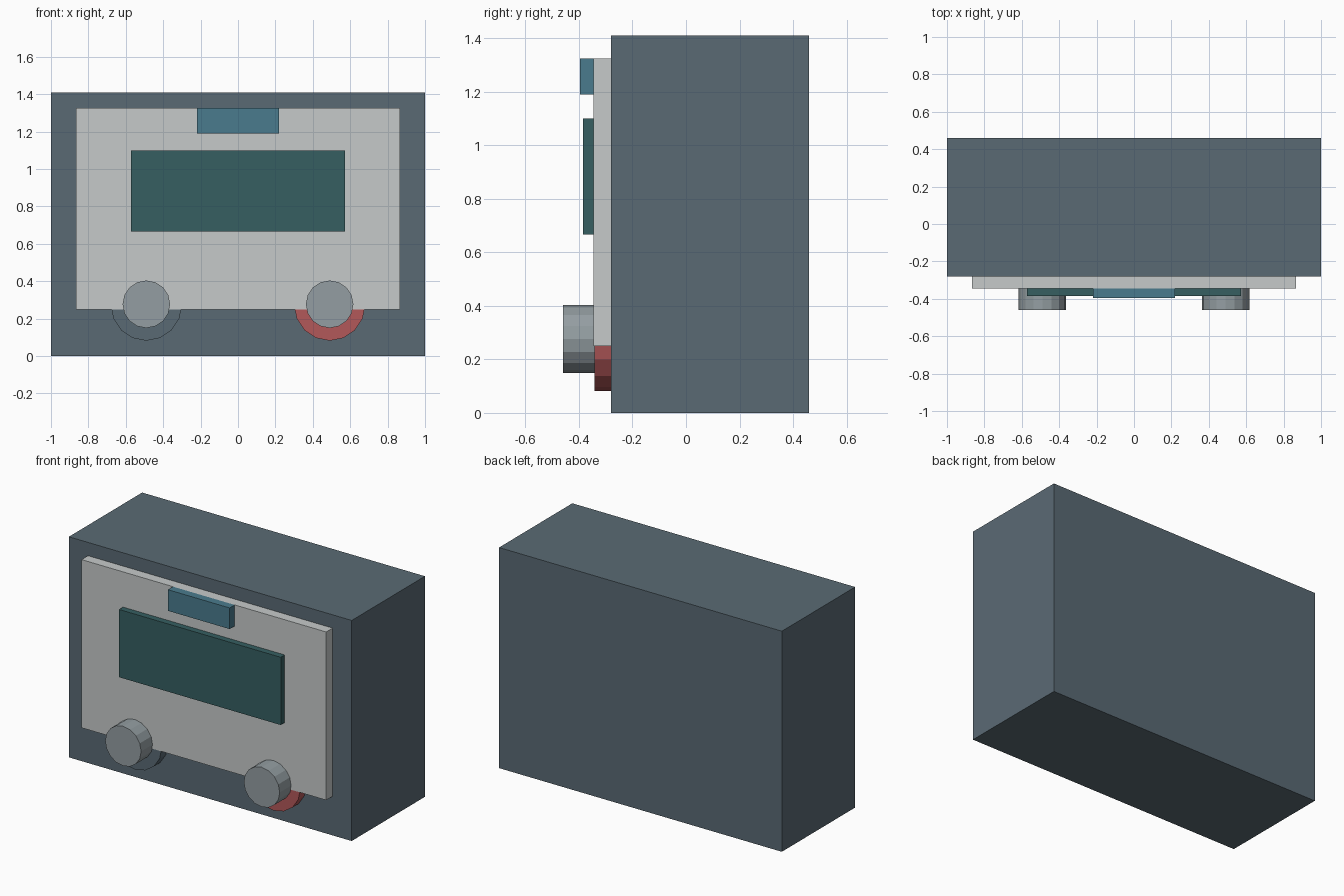
import bpy
import math

if "Cube" in bpy.data.objects:
    bpy.data.objects.remove(bpy.data.objects["Cube"])


def material(name, rgb):
    # sRGB bytes to linear diffuse colour
    lin = [(c / 255 / 12.92) if c <= 10 else ((c / 255 + 0.055) / 1.055) ** 2.4 for c in rgb]
    m = bpy.data.materials.new(name)
    m.diffuse_color = (*lin, 1)
    m.use_nodes = True
    m.node_tree.nodes["Principled BSDF"].inputs["Base Color"].default_value = m.diffuse_color
    return m


slate = material("slate", (90, 106, 116))
light_grey = material("light grey", (198, 202, 202))
dark_teal = material("dark teal", (54, 95, 97))
blue = material("blue", (74, 123, 141))
grey = material("grey", (148, 158, 162))
red = material("red", (178, 88, 90))


def box(name, x, y, z, mat):
    """Box from (min, max) ranges."""
    bpy.ops.mesh.primitive_cube_add(size=1, location=[sum(r) / 2 for r in (x, y, z)])
    ob = bpy.context.object
    ob.name = name
    ob.scale = [r[1] - r[0] for r in (x, y, z)]
    bpy.ops.object.transform_apply(location=False, rotation=False, scale=True)
    ob.data.materials.append(mat)


def disc(name, x, z, radius, y, mat):
    """Sixteen-sided cylinder along y."""
    bpy.ops.mesh.primitive_cylinder_add(
        vertices=16, radius=radius, depth=y[1] - y[0],
        location=(x, sum(y) / 2, z), rotation=(math.pi / 2, 0, 0))
    ob = bpy.context.object
    ob.name = name
    ob.data.materials.append(mat)


# Housing and raised face plate
box("housing", (-1, 1), (-0.28, 0.46), (0, 1.41), slate)
box("face_plate", (-0.865, 0.865), (-0.345, -0.28), (0.25, 1.325), light_grey)

# Display and top button on the face plate
box("display", (-0.572, 0.572), (-0.385, -0.345), (0.667, 1.1), dark_teal)
box("top_button", (-0.218, 0.218), (-0.396, -0.345), (1.19, 1.325), blue)

# Knobs with the dial discs behind them
for side, x, mat in (("left", -0.49, slate), ("right", 0.49, red)):
    disc(side + "_dial_disc", x, 0.272, 0.19, (-0.342, -0.28), mat)
    disc(side + "_knob", x, 0.277, 0.127, (-0.46, -0.342), grey)
